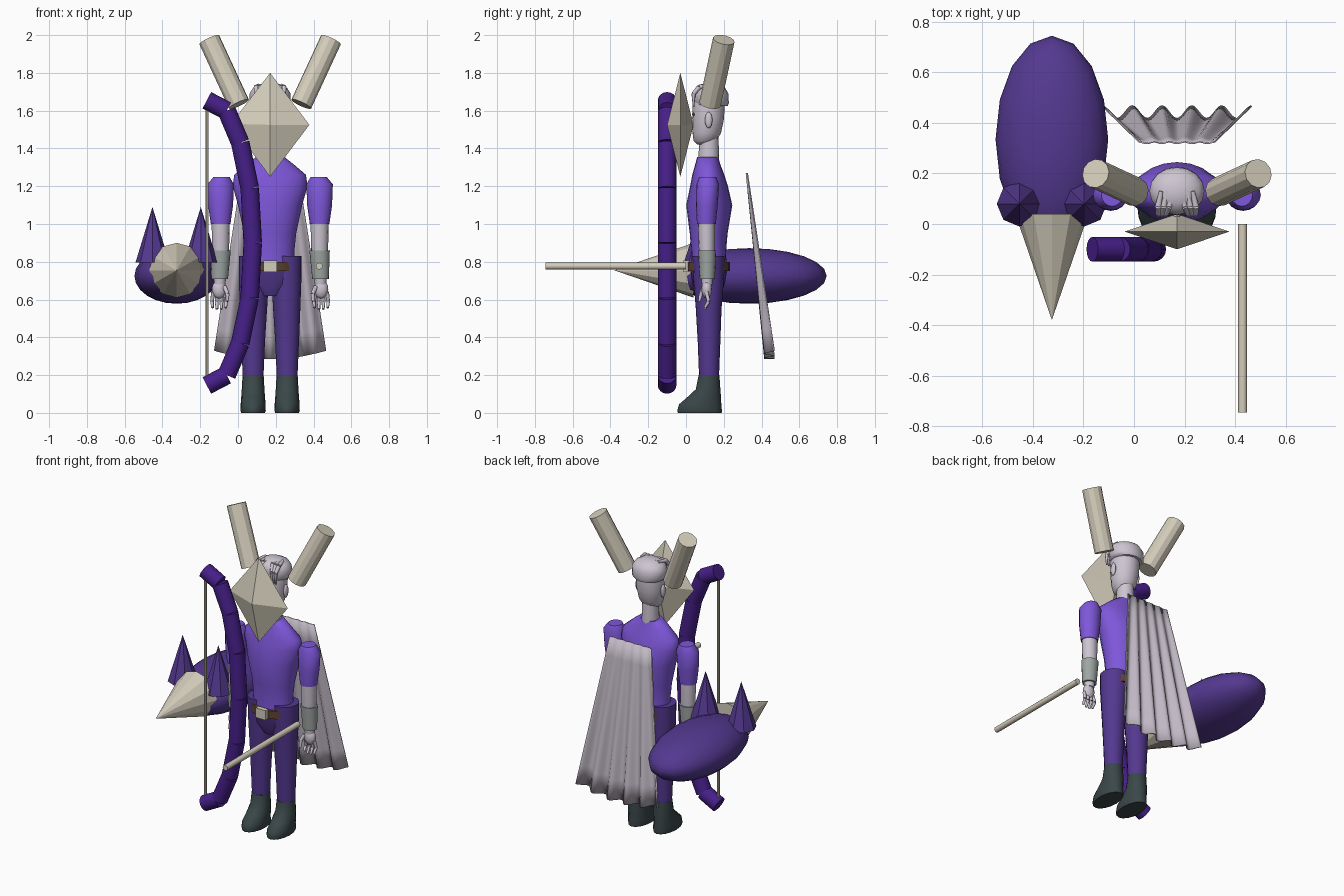
import bpy, bmesh, math
from mathutils import Vector

if "Cube" in bpy.data.objects:
    bpy.data.objects.remove(bpy.data.objects["Cube"])

CX = 0.17  # centre line of the figure


def material(name, rgb):
    m = bpy.data.materials.new(name)
    m.diffuse_color = (*rgb, 1)
    m.use_nodes = True
    m.node_tree.nodes["Principled BSDF"].inputs["Base Color"].default_value = m.diffuse_color
    return m


BONE = material("bone", (0.66, 0.61, 0.50))
VIOLET = material("bright_violet", (0.21, 0.095, 0.70))
PURPLE = material("purple", (0.088, 0.04, 0.28))
DARK = material("deep_purple", (0.062, 0.014, 0.25))
PALE = material("pale_lilac", (0.61, 0.56, 0.64))
CLOTH = material("cape_lilac", (0.53, 0.48, 0.55))
BOOT = material("dark_slate", (0.042, 0.062, 0.065))
BROWN = material("brown", (0.11, 0.055, 0.035))
GREY = material("grey_green", (0.34, 0.38, 0.36))


def finish(bm, name, mat, angle=None):
    bmesh.ops.recalc_face_normals(bm, faces=bm.faces)
    me = bpy.data.meshes.new(name)
    bm.to_mesh(me)
    bm.free()
    ob = bpy.data.objects.new(name, me)
    bpy.context.collection.objects.link(ob)
    me.materials.append(mat)
    if angle:
        bpy.ops.object.select_all(action='DESELECT')
        ob.select_set(True)
        bpy.context.view_layer.objects.active = ob
        bpy.ops.object.shade_smooth_by_angle(angle=math.radians(angle))
    return ob


def loft(name, mat, rings, n=16, angle=50):
    """Stack of horizontal ellipses: (z, centre x, centre y, radius x, radius y)."""
    bm = bmesh.new()
    loops = []
    for z, cx, cy, rx, ry in rings:
        loops.append([bm.verts.new((cx + rx * math.cos(2 * math.pi * i / n),
                                    cy + ry * math.sin(2 * math.pi * i / n), z)) for i in range(n)])
    for a, b in zip(loops, loops[1:]):
        for i in range(n):
            j = (i + 1) % n
            bm.faces.new((a[i], a[j], b[j], b[i]))
    bm.faces.new(loops[0])
    bm.faces.new(loops[-1])
    return finish(bm, name, mat, angle)


def rods(name, mat, pieces, n=12, angle=None):
    """Straight cylinders or cones: (start, end, start radius, end radius)."""
    bm = bmesh.new()
    for p, q, r1, r2 in pieces:
        p, q = Vector(p), Vector(q)
        res = bmesh.ops.create_cone(bm, cap_ends=True, segments=n, radius1=r1, radius2=r2,
                                    depth=(q - p).length)
        rot = (q - p).to_track_quat('Z', 'Y').to_matrix()
        for v in res["verts"]:
            v.co = rot @ v.co + (p + q) / 2
    return finish(bm, name, mat, angle)


def ball(name, mat, c, r, u=16, v=12):
    bm = bmesh.new()
    bmesh.ops.create_uvsphere(bm, u_segments=u, v_segments=v, radius=1)
    for w in bm.verts:
        w.co = Vector([c[i] + w.co[i] * r[i] for i in range(3)])
    return finish(bm, name, mat, 60)


# Torso, belt, buckle and hips
loft("tunic", VIOLET, [(0.77, CX, .12, .135, .095), (0.85, CX, .12, .128, .092),
                       (0.95, CX, .12, .138, .10), (1.10, CX, .123, .17, .122),
                       (1.20, CX, .122, .198, .10), (1.26, CX, .118, .19, .085),
                       (1.32, CX, .115, .12, .065), (1.355, CX, .115, .075, .056)], 20)
loft("belt", BROWN, [(0.75, CX, .12, .147, .113), (0.80, CX, .12, .145, .113)], 20)
loft("hips", PURPLE, [(0.62, CX, .12, .06, .06), (0.68, CX, .12, .14, .085),
                      (0.77, CX, .12, .142, .10)], 20)
bm = bmesh.new()
bmesh.ops.create_cube(bm, size=1)
for v in bm.verts:
    v.co = Vector((CX + v.co.x * .072, 0.003 + v.co.y * .03, .777 + v.co.z * .062))
finish(bm, "buckle", BONE)

# Head, neck and hair cap
loft("neck", PALE, [(1.33, CX, .12, .052, .056), (1.46, CX, .122, .05, .05)])
loft("head", PALE, [(1.42, CX, .095, .03, .035), (1.44, CX, .10, .055, .06),
                    (1.48, CX, .11, .075, .075), (1.55, CX, .117, .086, .083),
                    (1.62, CX, .12, .088, .085), (1.68, CX, .12, .08, .078),
                    (1.71, CX, .12, .05, .05)])
ball("nose", PALE, (CX, .032, 1.535), (.014, .018, .03), 8, 6)
loft("hair", PALE, [(1.625, CX, .135, .092, .086), (1.64, CX, .135, .107, .092),
                    (1.69, CX, .13, .109, .094), (1.72, CX, .128, .09, .08),
                    (1.74, CX, .125, .05, .045), (1.745, CX, .125, .01, .01)])

for s, side in ((-1, "left"), (1, "right")):
    # Face details and forelock strands
    ball("ear_" + side, PALE, (CX + s * .09, .12, 1.55), (.012, .02, .043), 10, 8)
    ball("eye_" + side, BOOT, (CX + s * .034, .04, 1.58), (.012, .008, .008), 8, 6)
    strands = []
    for k in range(3):
        x = CX + s * (.03 + .022 * k)
        tip = CX + s * (.045 + .014 * k)
        pts = [(x - s * .012, .13, 1.735), (x, .07, 1.725), (tip, .04, 1.69), (tip, .04, 1.62)]
        rad = [.008, .013, .011, .004]
        strands += [(pts[i], pts[i + 1], rad[i], rad[i + 1]) for i in range(3)]
    rods("forelock_" + side, PALE, strands, 8, 50)

    # Horns
    rods("horn_" + side, BONE, [((CX + s * .165, .127, 1.635), (CX + s * .322, .20, 1.975),
                                 .058, .058)], 12)

    # Arms: sleeve, forearm, bracer
    ax = CX + s * .262
    loft("sleeve_" + side, VIOLET, [(1.00, ax, .108, .052, .05), (1.10, ax, .11, .066, .058),
                                    (1.21, ax, .115, .07, .06), (1.25, ax - s * .005, .115, .042, .045)])
    loft("forearm_" + side, PALE, [(0.68, ax + s * .005, .112, .03, .028), (0.86, ax, .11, .045, .042),
                                   (1.02, ax, .108, .048, .045)])
    loft("bracer_" + side, GREY, [(0.71, ax + s * .005, .113, .044, .04),
                                  (0.86, ax, .112, .054, .048)])

    # Hands: palm, four fingers and a thumb
    hx = ax + s * .008
    ball("palm_" + side, PALE, (hx, .11, .655), (.038, .028, .05), 12, 8)
    digits = []
    for k in range(4):
        x = hx + (k - 1.5) * .021
        low = .545 + .008 * abs(k - 1.5)
        digits += [((x, .108, .64), (x * 1.0 + (k - 1.5) * .004, .12, .59), .011, .010),
                   ((x + (k - 1.5) * .004, .12, .59), (x + (k - 1.5) * .002, .10, low), .010, .007)]
    digits += [((hx - s * .028, .095, .67), (hx - s * .045, .08, .63), .012, .011),
               ((hx - s * .045, .08, .63), (hx - s * .042, .07, .59), .011, .007)]
    rods("fingers_" + side, PALE, digits, 8, 50)

    # Legs and boots
    lx = CX + s * .09
    loft("trouser_leg_" + side, PURPLE, [(0.17, lx, .122, .054, .052), (0.38, lx, .122, .063, .06),
                                         (0.55, lx - s * .002, .12, .072, .068),
                                         (0.72, lx - s * .004, .12, .08, .082),
                                         (0.83, lx - s * .002, .12, .078, .085)])
    loft("boot_" + side, BOOT, [(0.0, lx, .073, .063, .116), (.012, lx, .072, .067, .118),
                                (.045, lx, .075, .066, .112), (.085, lx, .097, .063, .088),
                                (.125, lx, .117, .06, .065), (.20, lx, .122, .056, .055)])

# Diamond mask in front of the face
rx = .208
bm = bmesh.new()
tips = [bm.verts.new(c) for c in ((CX - rx, -.03, 1.53), (CX, -.10, 1.525),
                                  (CX + rx, -.03, 1.525), (CX, .04, 1.525))]
top, low = bm.verts.new((CX, -.03, 1.80)), bm.verts.new((CX, -.03, 1.25))
for i in range(4):
    bm.faces.new((tips[i], tips[(i + 1) % 4], top))
    bm.faces.new((tips[(i + 1) % 4], tips[i], low))
finish(bm, "diamond_mask", BONE)

# Cape: pleated sheet flaring towards the hem
bm = bmesh.new()
cols, rows, grid = 60, 8, []
for r in range(rows + 1):
    t = r / rows
    line = []
    for c in range(cols + 1):
        u = c / cols * 2 - 1
        x = CX + u * (.15 + .145 * t)
        y = .325 + .12 * t + (.003 + .022 * t) * math.cos(5 * math.pi * (u + 1))
        z = 1.27 - t * (.985 - .045 * u * u)
        line.append(bm.verts.new((x, y, z)))
    grid.append(line)
for r in range(rows):
    for c in range(cols):
        bm.faces.new((grid[r][c], grid[r][c + 1], grid[r + 1][c + 1], grid[r + 1][c]))
cape = finish(bm, "cape", CLOTH, 50)
cape.modifiers.new("thickness", 'SOLIDIFY').thickness = 0.006

# Bow: straight limbs along an arc mirrored about its grip, with a string
half = [(-.165, 1.655), (-.06, 1.60), (.012, 1.43), (.062, 1.19), (.078, .90)]
arc = half + [(x, 1.8 - z) for x, z in half[-2::-1]]
rods("bow", DARK, [((a[0], -.10, a[1]), (b[0], -.10, b[1]), .049, .049)
                   for a, b in zip(arc, arc[1:])], 16, 40)
rods("bow_string", BONE, [((-.163, -.10, .19), (-.163, -.10, 1.61), .008, .008)], 8)

# Loose shaft beside the hand
rods("shaft", BONE, [((.43, 0, .777), (.43, -.745, .777), .018, .018)], 12, 40)

# Beast: body, snout and two ears
BX = -.325
ball("beast_body", PURPLE, (BX, .335, .725), (.223, .41, .147), 16, 12)
rods("beast_snout", BONE, [((BX, .04, .755), (BX, -.38, .755), .145, 0)], 12)
for s, side in ((-1, "left"), (1, "right")):
    rods("beast_ear_" + side, PURPLE, [((BX + s * .128, .08, .795), (BX + s * .128, .08, 1.09),
                                        .09, 0)], 8)
